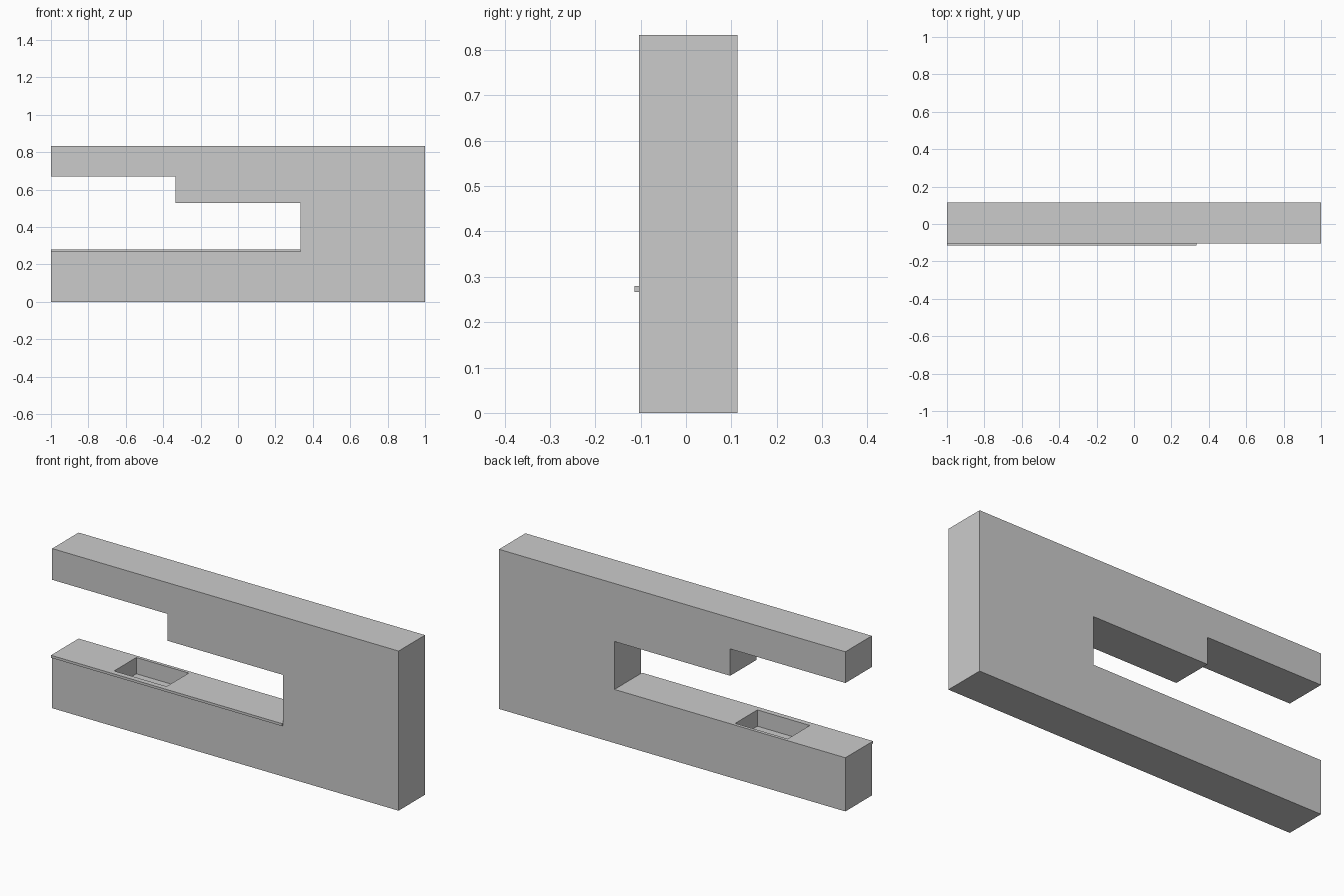
import bpy, bmesh

if "Cube" in bpy.data.objects:
    bpy.data.objects.remove(bpy.data.objects["Cube"])


def prism(name, outline, y0, y1):
    """Extrude an x-z outline from y0 to y1."""
    bm = bmesh.new()
    face = bm.faces.new([bm.verts.new((x, y0, z)) for x, z in outline])
    ext = bmesh.ops.extrude_face_region(bm, geom=[face])["geom"]
    bmesh.ops.translate(bm, vec=(0, y1 - y0, 0),
                        verts=[v for v in ext if isinstance(v, bmesh.types.BMVert)])
    bmesh.ops.recalc_face_normals(bm, faces=bm.faces)
    mesh = bpy.data.meshes.new(name)
    bm.to_mesh(mesh)
    bm.free()
    obj = bpy.data.objects.new(name, mesh)
    bpy.context.collection.objects.link(obj)
    return obj


def rect(x0, x1, z0, z1):
    return [(x0, z0), (x1, z0), (x1, z1), (x0, z1)]


FRONT, BACK = -0.104, 0.114
COUNTER_Z, COUNTER_TOP, NICHE_X = 0.267, 0.28, 0.333

# Cabinet wall: base, tall side and stepped upper units in one profile
cabinet = prism("cabinet_body", [
    (-1, 0), (1, 0), (1, 0.833), (-1, 0.833), (-1, 0.67), (-0.335, 0.67),
    (-0.335, 0.53), (NICHE_X, 0.53), (NICHE_X, COUNTER_Z), (-1, COUNTER_Z)],
    FRONT, BACK)

# Thin worktop with a small front overhang
worktop = prism("worktop", rect(-1, NICHE_X, COUNTER_Z, COUNTER_TOP), -0.114, BACK)

# Sink basin cut through the worktop into the cabinet
cutter = prism("sink_cutter", rect(-0.655, -0.352, 0.195, 0.35), -0.086, 0.097)
cutter.hide_render = True
cutter.hide_viewport = True
for part in (cabinet, worktop):
    mod = part.modifiers.new("sink_cut", "BOOLEAN")
    mod.operation = "DIFFERENCE"
    mod.solver = "EXACT"
    mod.object = cutter
